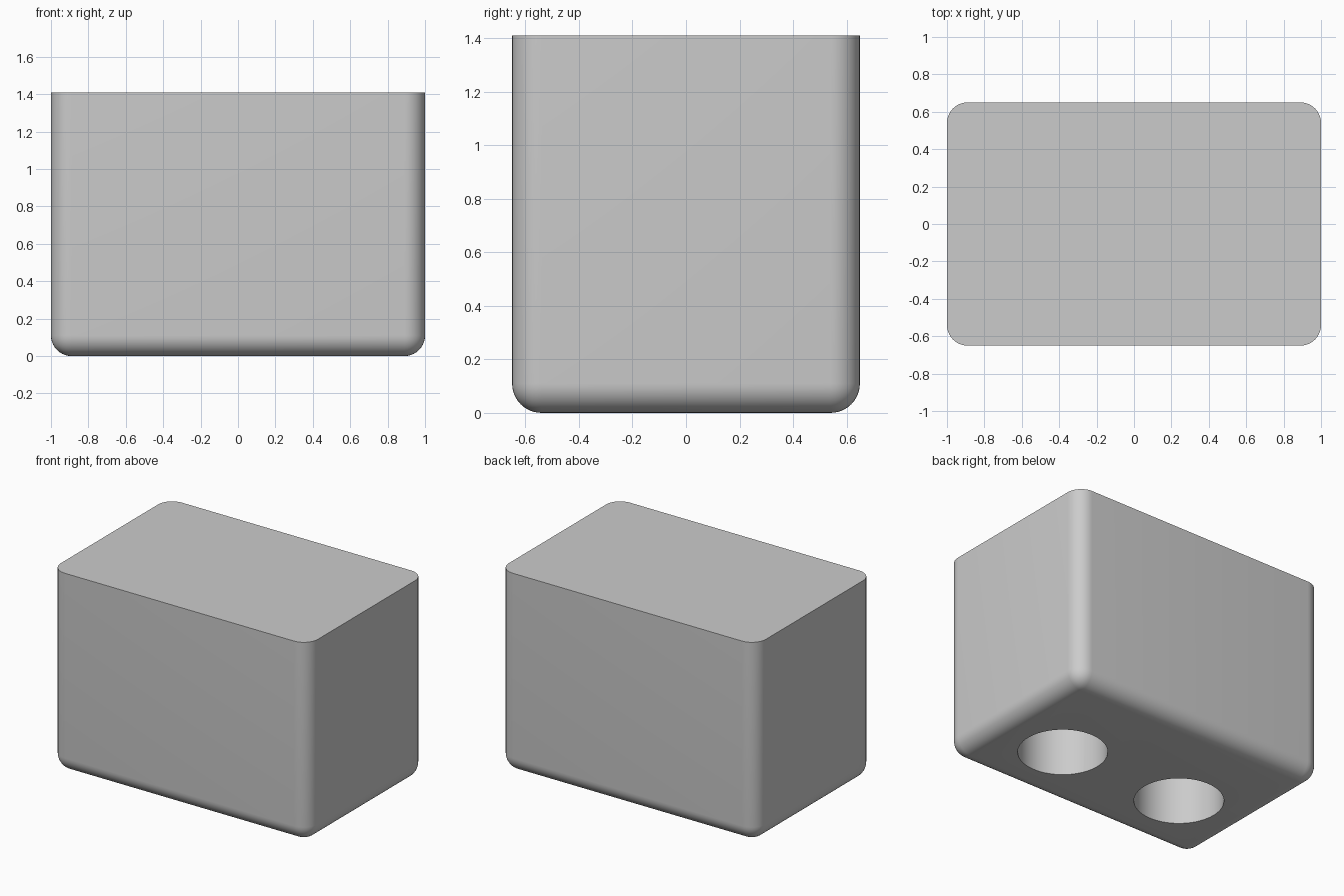
import bpy, bmesh

if "Cube" in bpy.data.objects:
    bpy.data.objects.remove(bpy.data.objects["Cube"])

WIDTH, DEPTH, HEIGHT, ROUND = 2.0, 1.30, 1.41, 0.11
HOLE_X, HOLE_Y, HOLE_R, HOLE_DEPTH = 0.48, -0.13, 0.285, 0.65

# Block: rounded sides and underside, flat sharp top
bm = bmesh.new()
bmesh.ops.create_cube(bm, size=1)
for v in bm.verts:
    v.co = (v.co.x * WIDTH, v.co.y * DEPTH, (v.co.z + 0.5) * HEIGHT)
rounded = [e for e in bm.edges if min(v.co.z for v in e.verts) < 0.01]
bmesh.ops.bevel(bm, geom=rounded, offset=ROUND, offset_type='OFFSET',
                segments=10, profile=0.5, affect='EDGES')
bmesh.ops.recalc_face_normals(bm, faces=bm.faces)
mesh = bpy.data.meshes.new("rounded_block")
bm.to_mesh(mesh)
bm.free()
block = bpy.data.objects.new("rounded_block", mesh)
bpy.context.collection.objects.link(block)


# Blind round socket cut up into the underside
def cut_socket(x):
    bpy.ops.mesh.primitive_cylinder_add(vertices=64, radius=HOLE_R, depth=2 * HOLE_DEPTH,
                                        location=(x, HOLE_Y, 0))
    cutter = bpy.context.object
    cutter.name = "socket_cutter"
    cutter.hide_render = True
    mod = block.modifiers.new("socket", 'BOOLEAN')
    mod.operation = 'DIFFERENCE'
    mod.solver = 'EXACT'
    mod.object = cutter
    bpy.context.view_layer.objects.active = block
    bpy.ops.object.modifier_apply(modifier=mod.name)
    bpy.data.objects.remove(cutter)


for side in (-1, 1):
    cut_socket(side * HOLE_X)

# Smooth curved faces, crisp top edge and socket rims
bpy.ops.object.select_all(action='DESELECT')
block.select_set(True)
bpy.context.view_layer.objects.active = block
bpy.ops.object.shade_smooth_by_angle()
